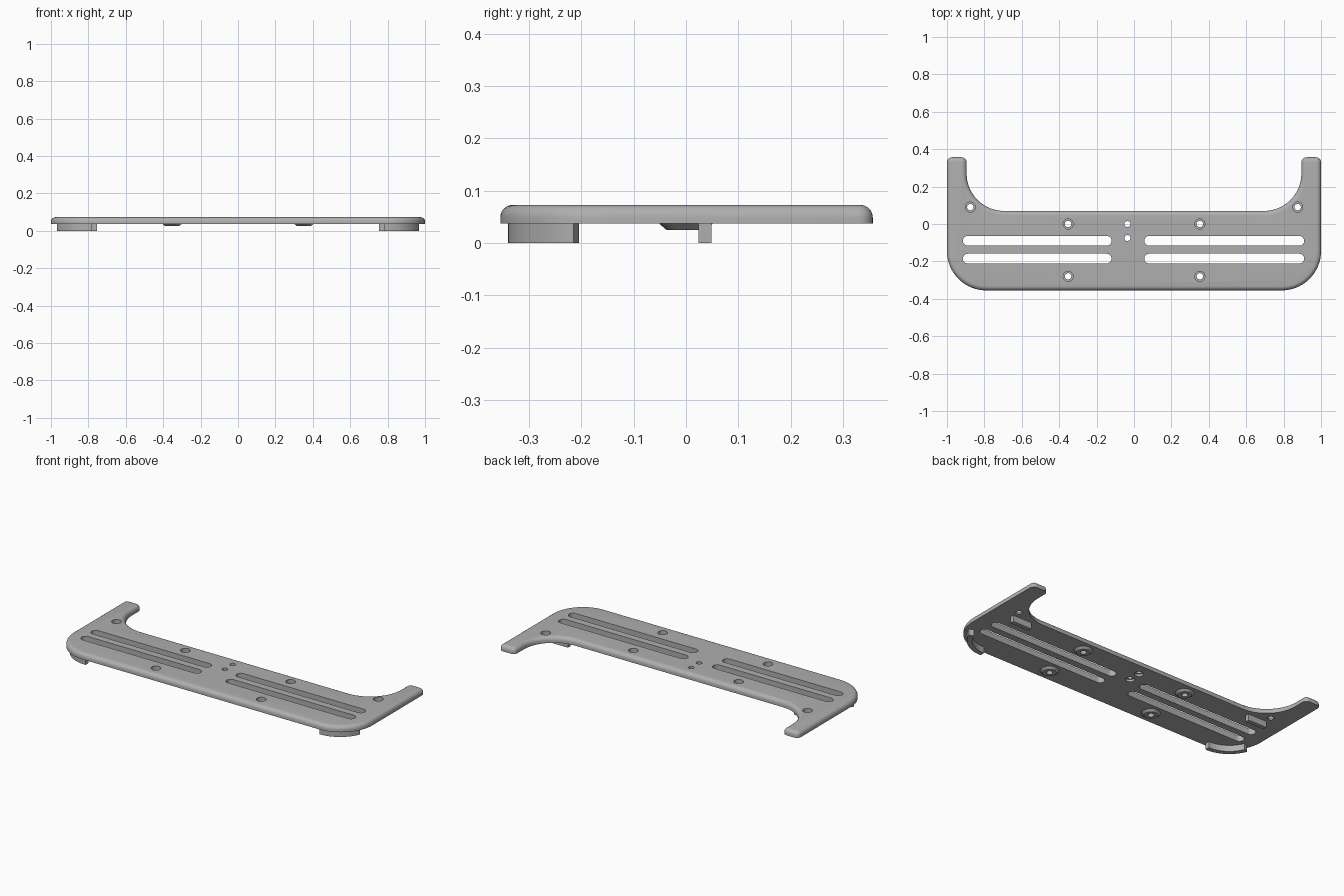
import bpy, bmesh, math

if "Cube" in bpy.data.objects:
    bpy.data.objects.remove(bpy.data.objects["Cube"])

grey = bpy.data.materials.new("plain grey")
grey.use_nodes = True
colour = (0.43, 0.43, 0.43, 1)
grey.diffuse_color = colour
grey.node_tree.nodes["Principled BSDF"].inputs["Base Color"].default_value = colour

BOTTOM, TOP = 0.037, 0.073


def arc(cx, cy, r, start, end, steps=20):
    angles = [math.radians(start + (end - start) * i / steps) for i in range(steps + 1)]
    return [(cx + r * math.cos(a), cy + r * math.sin(a)) for a in angles]


def add_prism(bm, pts, z0, z1):
    """Extrude an outline; return the top face."""
    base = bm.faces.new([bm.verts.new((x, y, z0)) for x, y in pts])
    ext = bmesh.ops.extrude_face_region(bm, geom=[base])["geom"]
    bmesh.ops.translate(bm, vec=(0, 0, z1 - z0),
                        verts=[v for v in ext if isinstance(v, bmesh.types.BMVert)])
    return next(f for f in ext if isinstance(f, bmesh.types.BMFace))


def add_lathe(bm, x, y, profile, sides=32):
    """Closed solid of revolution from (radius, height) rings."""
    rings = [[bm.verts.new((px, py, z)) for px, py in arc(x, y, r, 0, 360, sides)[:-1]]
             for r, z in profile]
    for low, high in zip(rings, rings[1:]):
        for i in range(sides):
            j = (i + 1) % sides
            bm.faces.new((low[i], low[j], high[j], high[i]))
    bm.faces.new(rings[0])
    bm.faces.new(rings[-1])


def finish(bm, name):
    bmesh.ops.recalc_face_normals(bm, faces=bm.faces)
    mesh = bpy.data.meshes.new(name)
    bm.to_mesh(mesh)
    bm.free()
    mesh.materials.append(grey)
    ob = bpy.data.objects.new(name, mesh)
    bpy.context.collection.objects.link(ob)
    return ob


def select(ob):
    bpy.ops.object.select_all(action="DESELECT")
    ob.select_set(True)
    bpy.context.view_layer.objects.active = ob


def cut(ob, cutter):
    select(ob)
    mod = ob.modifiers.new("cut", "BOOLEAN")
    mod.operation, mod.solver, mod.object = "DIFFERENCE", "EXACT", cutter
    bpy.ops.object.modifier_apply(modifier=mod.name)


# Plate: rounded front corners, two rear arms, soft upper rim
half = (arc(0.79, -0.145, 0.21, -90, 0)
        + arc(0.973, 0.33, 0.027, 0, 90, 6)
        + arc(0.922, 0.33, 0.027, 90, 180, 6)
        + arc(0.695, 0.27, 0.2, 0, -90))
bm = bmesh.new()
top = add_prism(bm, half + [(-x, y) for x, y in reversed(half)], BOTTOM, TOP)
bmesh.ops.bevel(bm, geom=list(top.edges), offset=0.024, offset_type="OFFSET",
                segments=6, profile=0.5, affect="EDGES", clamp_overlap=True)
plate = finish(bm, "plate")

# Cutters: slots, screw holes with wide heads, small centre holes
screws = [(sx * 0.352, y) for sx in (-1, 1) for y in (0, -0.28)]
bm = bmesh.new()
for x0, x1 in ((-0.915, -0.12), (0.055, 0.91)):
    for y in (-0.09, -0.185):
        r = 0.026
        add_prism(bm, arc(x0 + r, y, r, 90, 270, 12) + arc(x1 - r, y, r, -90, 90, 12), 0, 0.1)
for x, y in screws + [(-0.875, 0.09), (0.875, 0.09)]:
    add_lathe(bm, x, y, [(0.017, 0), (0.017, 0.046), (0.027, 0.046), (0.027, 0.1)])
for y in (0, -0.075):
    add_lathe(bm, -0.035, y, [(0.025, 0), (0.025, 0.05), (0.016, 0.05), (0.016, 0.1)])
cutter = finish(bm, "hole_cutter")
cutter.hide_render = True
cut(plate, cutter)
parts = [plate]

# Tapered bosses under the four screw holes
for i, (x, y) in enumerate(screws):
    bm = bmesh.new()
    add_lathe(bm, x, y, [(0.037, 0.025), (0.051, BOTTOM)])
    boss = finish(bm, f"screw_boss_{i + 1}")
    cut(boss, cutter)
    parts.append(boss)
bpy.data.objects.remove(cutter)

# Curved front feet and straight rear tabs on both sides
foot = arc(0.785, -0.145, 0.195, -91, -21) + arc(0.785, -0.145, 0.167, -21, -91)
tab = [(0.755, 0.024), (0.88, 0.024), (0.88, 0.049), (0.755, 0.049)]
for side, s in (("left", 1), ("right", -1)):
    for name, outline in (("front_foot", foot), ("rear_tab", tab)):
        bm = bmesh.new()
        add_prism(bm, [(s * x, y) for x, y in outline], 0, BOTTOM + 0.002)
        parts.append(finish(bm, f"{side}_{name}"))

for ob in parts:
    select(ob)
    bpy.ops.object.shade_smooth_by_angle(angle=math.radians(35))
